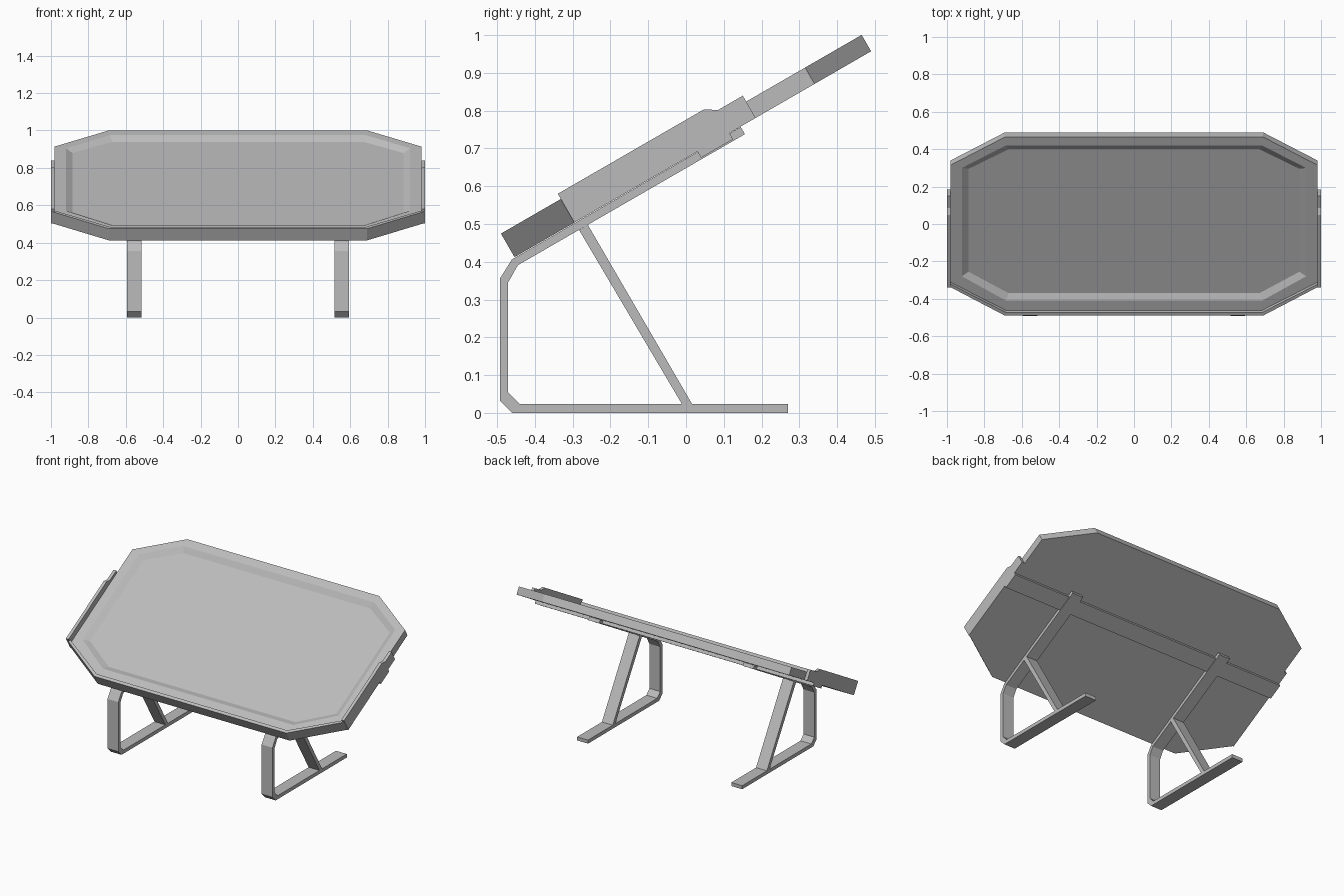
import bpy, bmesh
from math import radians, sin, cos

cube = bpy.data.objects.get("Cube")
if cube:
    bpy.data.objects.remove(cube, do_unlink=True)

TILT = radians(30)

grey = bpy.data.materials.new("light_grey")
grey.use_nodes = True
GREY = (0.5, 0.5, 0.5, 1)
grey.diffuse_color = GREY
grey.node_tree.nodes["Principled BSDF"].inputs["Base Color"].default_value = GREY


def loft(name, rings, tilted=True):
    """Join matching rings of points and cap both ends."""
    bm = bmesh.new()
    loops = [[bm.verts.new(p) for p in ring] for ring in rings]
    n = len(loops[0])
    for a, b in zip(loops, loops[1:]):
        for i in range(n):
            j = (i + 1) % n
            bm.faces.new((a[i], a[j], b[j], b[i]))
    bm.faces.new(loops[0][::-1])
    bm.faces.new(loops[-1])
    bmesh.ops.recalc_face_normals(bm, faces=bm.faces)
    mesh = bpy.data.meshes.new(name)
    bm.to_mesh(mesh)
    bm.free()
    mesh.materials.append(grey)
    obj = bpy.data.objects.new(name, mesh)
    bpy.context.collection.objects.link(obj)
    if tilted:
        obj.rotation_euler.x = TILT
    return obj


def slab(name, outline, low, high):
    """Raise an outline lying in the tilted plane."""
    return loft(name, [[(x, u, h) for x, u in outline] for h in (low, high)])


def sideways(name, outline, x0, x1, tilted=True):
    """Extrude a side profile across the width."""
    return loft(name, [[(x, a, b) for a, b in outline] for x in (x0, x1)], tilted)


def octagon(side, corner, front, front_side, back_side, back, h):
    right = [(corner, front), (side, front_side), (side, back_side), (corner, back)]
    left = [(-x, u) for x, u in reversed(right)]
    return [(x, u, h) for x, u in right + left]


# Table top with a shallow sloped recess
edge = (0.98, 0.69, -0.167, 0.006, 0.73, 0.903)
rim = (0.92, 0.685, -0.107, 0.043, 0.712, 0.851)
floor = (0.885, 0.67, -0.073, 0.06, 0.695, 0.816)
loft("table_top", [octagon(*edge, 0.584), octagon(*edge, 0.634),
                   octagon(*rim, 0.634), octagon(*floor, 0.614)])

# Raised lip around the front edge and its angled corners
outer = [(-1, 0), (-0.69, -0.187), (0.69, -0.187), (1, 0)]
inner = [(0.98, 0.006), (0.685, -0.167), (-0.685, -0.167), (-0.98, 0.006)]
slab("front_lip", outer + inner, 0.584, 0.656)

# Side plates with a stepped top edge
plate = [(-0.004, 0.584), (-0.004, 0.672), (0.443, 0.672),
         (0.474, 0.652), (0.55, 0.652), (0.55, 0.584)]
# Bent strip legs: foot, upright and arm in one piece
def tilt(u, v):
    return (u * cos(TILT) - v * sin(TILT), u * sin(TILT) + v * cos(TILT))

leg = [(0.27, 0), (-0.46, 0), (-0.493, 0.033), (-0.493, 0.355), (-0.461, 0.406),
       tilt(0.504, 0.583), tilt(0.504, 0.561),
       (-0.445, 0.391), (-0.471, 0.345), (-0.471, 0.055), (-0.44, 0.023), (0.27, 0.023)]
brace = [(-0.283, 0.484), (-0.26, 0.498), (0.017, 0.022), (-0.01, 0.022)]

for name, s in (("left", 1), ("right", -1)):
    sideways(name + "_side_plate", plate, s * 0.98, s)
    sideways(name + "_leg", leg, s * 0.515, s * 0.593, False)
    sideways(name + "_leg_brace", brace, s * 0.515, s * 0.593, False)

# Cross rail under the top
sideways("cross_rail", [(0.372, 0.565), (0.47, 0.565), (0.47, 0.584), (0.372, 0.584)], -1, 1)
